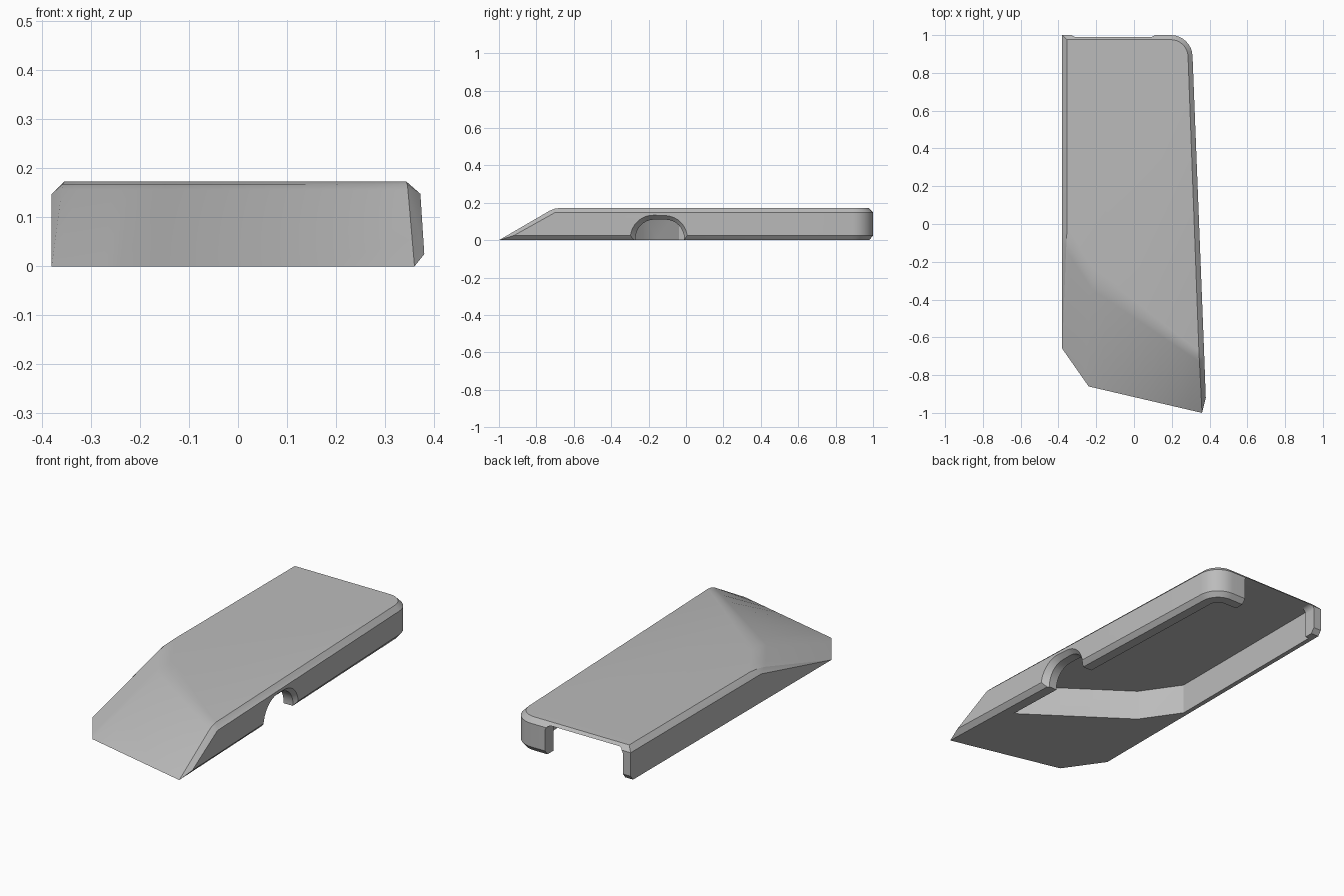
import bpy, bmesh, math
from mathutils import Vector

cube = bpy.data.objects.get("Cube")
if cube:
    bpy.data.objects.remove(cube, do_unlink=True)

grey = bpy.data.materials.new("plain_grey")
grey.use_nodes = True
grey.diffuse_color = (0.5, 0.5, 0.5, 1)
grey.node_tree.nodes["Principled BSDF"].inputs["Base Color"].default_value = (0.5, 0.5, 0.5, 1)


def loft(name, loops):
    """Closed solid through matching loops of points, capped at both ends."""
    bm = bmesh.new()
    rings = [[bm.verts.new(p) for p in loop] for loop in loops]
    n = len(rings[0])
    for low, high in zip(rings, rings[1:]):
        for i in range(n):
            j = (i + 1) % n
            bm.faces.new((low[i], low[j], high[j], high[i]))
    bm.faces.new(rings[0][::-1])
    bm.faces.new(rings[-1])
    bmesh.ops.remove_doubles(bm, verts=bm.verts, dist=0.0005)
    bmesh.ops.triangulate(bm, faces=[f for f in bm.faces if len(f.verts) == 4])
    bmesh.ops.recalc_face_normals(bm, faces=bm.faces)
    mesh = bpy.data.meshes.new(name)
    bm.to_mesh(mesh)
    bm.free()
    mesh.materials.append(grey)
    obj = bpy.data.objects.new(name, mesh)
    bpy.context.collection.objects.link(obj)
    return obj


def arc(cx, cy, r, start, end, steps=8):
    angles = [math.radians(start + (end - start) * i / steps) for i in range(steps + 1)]
    return [(cx + r * math.cos(a), cy + r * math.sin(a)) for a in angles]


def polyline(points, steps):
    """Sample a polyline, with the given number of steps on each leg."""
    out = [Vector(points[0])]
    for a, b, n in zip(points, points[1:], steps):
        out += [Vector(a).lerp(Vector(b), (i + 1) / n) for i in range(n)]
    return out


def arch(low, high, top, radius, bottom=-0.05):
    """Round-cornered doorway profile."""
    return ([(high, bottom)] + arc(high - radius, top - radius, radius, 0, 90)
            + arc(low + radius, top - radius, radius, 90, 180) + [(low, bottom)])


# Shell body: twisted ramp in front, chamfered edges, one rounded rear corner
foot = polyline([(-0.38, -0.66), (-0.24, -0.86), (0.36, -1)], (4, 8))
brow = polyline([(-0.357, -0.08), (-0.22, -0.29), (0.345, -0.7)], (4, 8))
levels = [  # height, inset, ramp fraction, ramp height, right tip, left end y
    (0, 0.02, 0, 0, (0.36, -1), -0.66),
    (0.025, 0, 0.9, 0.157, (0.38, -0.92), -0.56),
    (0.148, 0, 0.99, 0.168, (0.372, -0.7), -0.08),
    (0.173, 0.024, 1.1, 0.173, None, None),
]
loops = []
for z, inset, frac, ramp_z, tip, left_y in levels:
    ramp = [a.lerp(b, frac) for a, b in zip(foot, brow)]
    left_x = -0.38
    if tip is None:
        tip, left_y, left_x = ramp[-1], ramp[0].y, ramp[0].x
    side = [tip] + arc(0.195, 0.885, 0.115 - inset, 2, 90)
    side += [(left_x, 1 - inset), (left_x, left_y)]
    loops.append([(p.x, p.y, ramp_z) for p in ramp] + [(p[0], p[1], z) for p in side])
body = loft("shell_body", loops)

# Hollow underside
hollow = [(-0.356, -0.038), (-0.22, -0.234), (0.29, -0.59)]
hollow += arc(0.19, 0.88, 0.05, 2, 90) + [(-0.356, 0.935)]
cavity = loft("cavity_cutter", [[(x, y, z) for x, y in hollow] for z in (-0.1, 0.16)])

# Arched side notch with a flared outer edge
notch_rings = []
for x, grow in ((0.2, 0), (0.325, 0), (0.425, 0.09)):
    profile = arch(-0.27 - grow, -0.01 + grow, 0.11 + grow, 0.1 + grow)
    notch_rings.append([(x, y, z) for y, z in profile])
notch = loft("side_notch_cutter", notch_rings)

# Wide rear opening
profile = arch(-0.335, 0.115, 0.159, 0.03)
opening = loft("rear_opening_cutter", [[(x, y, z) for x, z in profile] for y in (0.9, 1.1)])

bpy.context.view_layer.objects.active = body
for cutter in (cavity, notch, opening):
    cutter.hide_render = True
    cut = body.modifiers.new(cutter.name, 'BOOLEAN')
    cut.operation = 'DIFFERENCE'
    cut.solver = 'EXACT'
    cut.object = cutter
    bpy.ops.object.modifier_apply(modifier=cut.name)
    bpy.data.objects.remove(cutter, do_unlink=True)

bpy.ops.object.select_all(action='DESELECT')
body.select_set(True)
bpy.ops.object.shade_smooth_by_angle(angle=math.radians(25))
